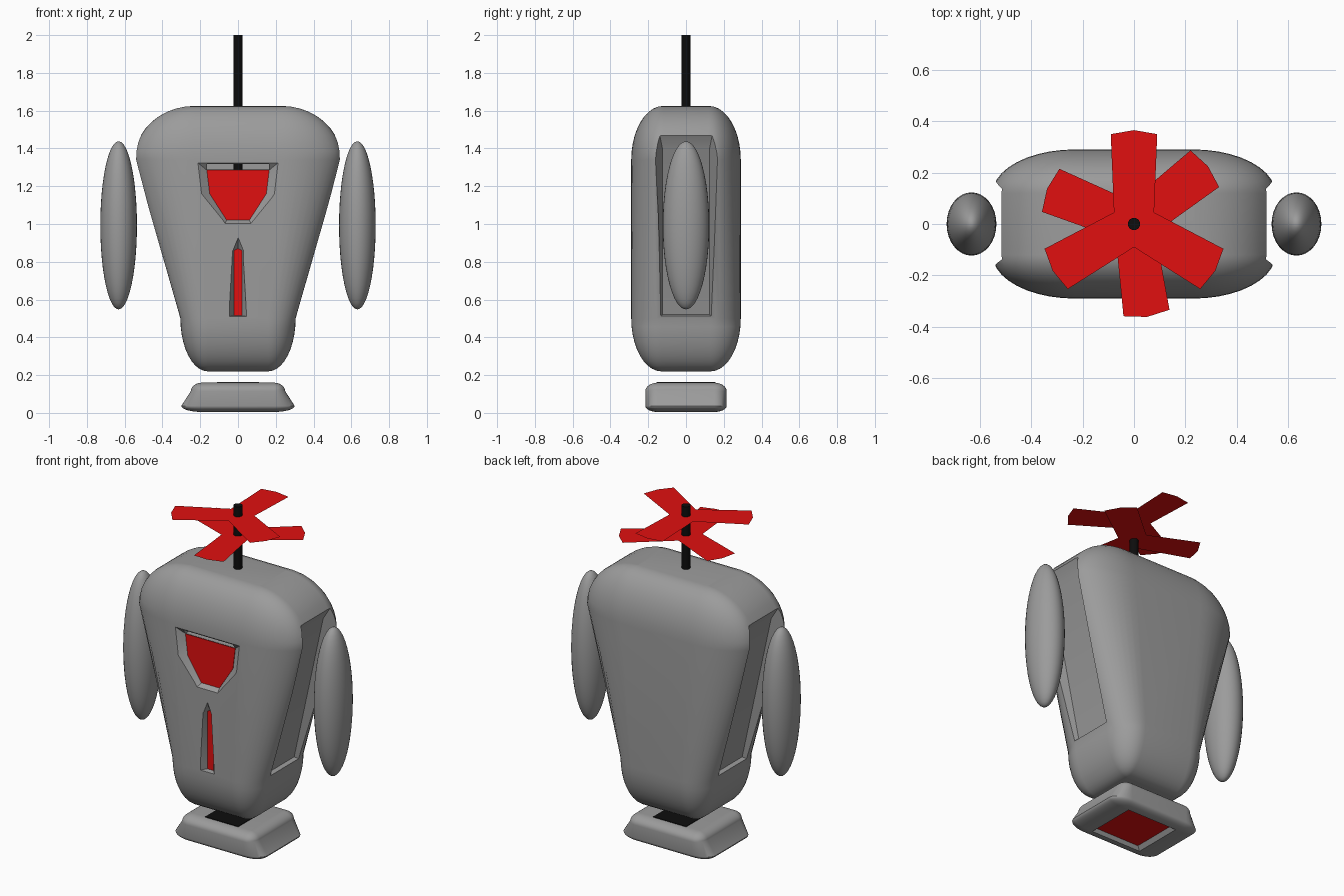
import bpy, bmesh, math

if "Cube" in bpy.data.objects:
    bpy.data.objects.remove(bpy.data.objects["Cube"])


def material(name, rgb):
    m = bpy.data.materials.new(name)
    m.diffuse_color = (*rgb, 1)
    m.use_nodes = True
    m.node_tree.nodes["Principled BSDF"].inputs["Base Color"].default_value = m.diffuse_color
    return m


GREY = material("grey", (0.33, 0.33, 0.33))
RED = material("red", (0.75, 0.005, 0.005))
BLACK = material("black", (0.004, 0.004, 0.004))


def add_object(name, bm, mat, smooth=False):
    bmesh.ops.recalc_face_normals(bm, faces=bm.faces)
    mesh = bpy.data.meshes.new(name)
    bm.to_mesh(mesh)
    bm.free()
    ob = bpy.data.objects.new(name, mesh)
    bpy.context.collection.objects.link(ob)
    mesh.materials.append(mat)
    if smooth:
        shade(ob)
    return ob


def activate(ob):
    bpy.ops.object.select_all(action='DESELECT')
    bpy.context.view_layer.objects.active = ob
    ob.select_set(True)


def shade(ob):
    activate(ob)
    bpy.ops.object.shade_smooth_by_angle(angle=math.radians(30))


def loft(name, rings, mat):
    """Skin closed rings of points and cap both ends."""
    bm = bmesh.new()
    loops = [[bm.verts.new(p) for p in r] for r in rings]
    n = len(loops[0])
    for a, b in zip(loops, loops[1:]):
        for i in range(n):
            j = (i + 1) % n
            bm.faces.new((a[i], a[j], b[j], b[i]))
    bm.faces.new(loops[0][::-1])
    bm.faces.new(loops[-1])
    return add_object(name, bm, mat)


def rounded_block(name, low, high, steps=10):
    """Tapered block; low/high = (flat x, flat y, z, rx, ry, rz) of the corner ellipsoids."""
    rings = []
    for (cx, cy, cz, rx, ry, rz), sign in ((low, -1), (high, 1)):
        order = range(steps, -1, -1) if sign < 0 else range(steps + 1)
        for k in order:
            t = math.pi / 2 * min(k / steps, 0.995)
            ring = []
            for q, (sx, sy) in enumerate(((1, 1), (-1, 1), (-1, -1), (1, -1))):
                for i in range(steps + 1):
                    a = math.pi / 2 * (q + i / steps)
                    ring.append((sx * cx + rx * math.cos(t) * math.cos(a),
                                 sy * cy + ry * math.cos(t) * math.sin(a),
                                 cz + sign * rz * math.sin(t)))
            rings.append(ring)
    return loft(name, rings, GREY)


def cut(ob, rings):
    cutter = loft("cutter", rings, GREY)
    mod = ob.modifiers.new("cut", 'BOOLEAN')
    mod.operation, mod.solver, mod.object = 'DIFFERENCE', 'EXACT', cutter
    activate(ob)
    bpy.ops.object.modifier_apply(modifier=mod.name)
    bpy.data.objects.remove(cutter)


def mirrored(half):
    """Mirror a half outline across x = 0."""
    return half + [(-x, z) for x, z in reversed(half) if x]


def upright(outline, y):
    return [(x, y, z) for x, z in outline]


def rect(a, b, z):
    return [(-a, -b, z), (a, -b, z), (a, b, z), (-a, b, z)]


# Body: tapered rounded block
body = rounded_block("body", (0.16, 0.13, 0.50, 0.145, 0.16, 0.28),
                     (0.23, 0.12, 1.34, 0.32, 0.17, 0.285))

# Recessed side panels behind the arms
for s in (1, -1):
    inner = [(s * x, y, z) for x, y, z in
             ((0.285, -.125, .52), (0.285, .125, .52), (0.477, .125, 1.40), (0.477, -.125, 1.40))]
    outer = [(s * x, y, z) for x, y, z in
             ((0.435, -.18, .47), (0.435, .18, .47), (0.63, .18, 1.68), (0.63, -.18, 1.68))]
    cut(body, [inner, outer])

# Chest window and slit: bevelled recesses with red plates
window_rim = mirrored([(0.22, 1.33), (0.20, 1.16), (0.07, 1.0)])
window = mirrored([(0.165, 1.285), (0.15, 1.16), (0.06, 1.02)])
slit_rim = mirrored([(0, 0.935), (0.03, 0.86), (0.05, 0.51)])
slit = mirrored([(0, 0.87), (0.02, 0.86), (0.02, 0.515)])
for name, rim, pane in (("chest_window", window_rim, window), ("chest_slit", slit_rim, slit)):
    cut(body, [upright(rim, -0.295), upright(pane, -0.26)])
    loft(name, [upright(pane, -0.262), upright(pane, -0.256)], RED)

# Slot above the window that exposes the mast
slot = [(-.165, 1.288), (.165, 1.288), (.165, 1.325), (-.165, 1.325)]
cut(body, [upright(slot, -0.285), upright(slot, 0.1)])
shade(body)

# Foot with a red underside and a black top pad
foot = rounded_block("foot", (0.19, 0.15, 0.037, 0.11, 0.065, 0.032),
                     (0.19, 0.15, 0.115, 0.06, 0.065, 0.045), 8)
cut(foot, [rect(0.18, 0.16, -0.01), rect(0.145, 0.14, 0.03)])
shade(foot)
loft("foot_underside", [rect(0.145, 0.14, 0.026), rect(0.145, 0.14, 0.032)], RED)
loft("foot_pad", [rect(0.11, 0.155, 0.157), rect(0.11, 0.155, 0.163)], BLACK)

# Floating arms
for side, s in (("right", 1), ("left", -1)):
    bm = bmesh.new()
    bmesh.ops.create_uvsphere(bm, u_segments=32, v_segments=24, radius=1)
    for v in bm.verts:
        v.co = (s * 0.632 + v.co.x * 0.097, v.co.y * 0.123, 0.993 + v.co.z * 0.445)
    add_object(side + "_arm", bm, GREY, True)

# Rotor mast
circle = [(0.024 * math.cos(math.tau * i / 24), 0.024 * math.sin(math.tau * i / 24))
          for i in range(24)]
mast = loft("mast", [[(x, y, z) for x, y in circle] for z in (1.2, 2.0)], BLACK)
shade(mast)

# Two flat three-bladed rotors
for name, z, start in (("upper_rotor", 1.94, 90), ("lower_rotor", 1.825, 38)):
    bm = bmesh.new()
    hub, blades = [], []
    for k in range(3):
        blades.append([bm.verts.new((r * math.cos(math.radians(start + 120 * k + d)),
                                     r * math.sin(math.radians(start + 120 * k + d)), z))
                       for d, r in ((-14.5, .361), (0, .365), (14.5, .361))])
        a = math.radians(start + 120 * k + 60)
        hub.append(bm.verts.new((0.09 * math.cos(a), 0.09 * math.sin(a), z)))
    bm.faces.new(hub)
    for k in range(3):
        bm.faces.new([hub[k - 1], *blades[k], hub[k]])
    add_object(name, bm, RED)
